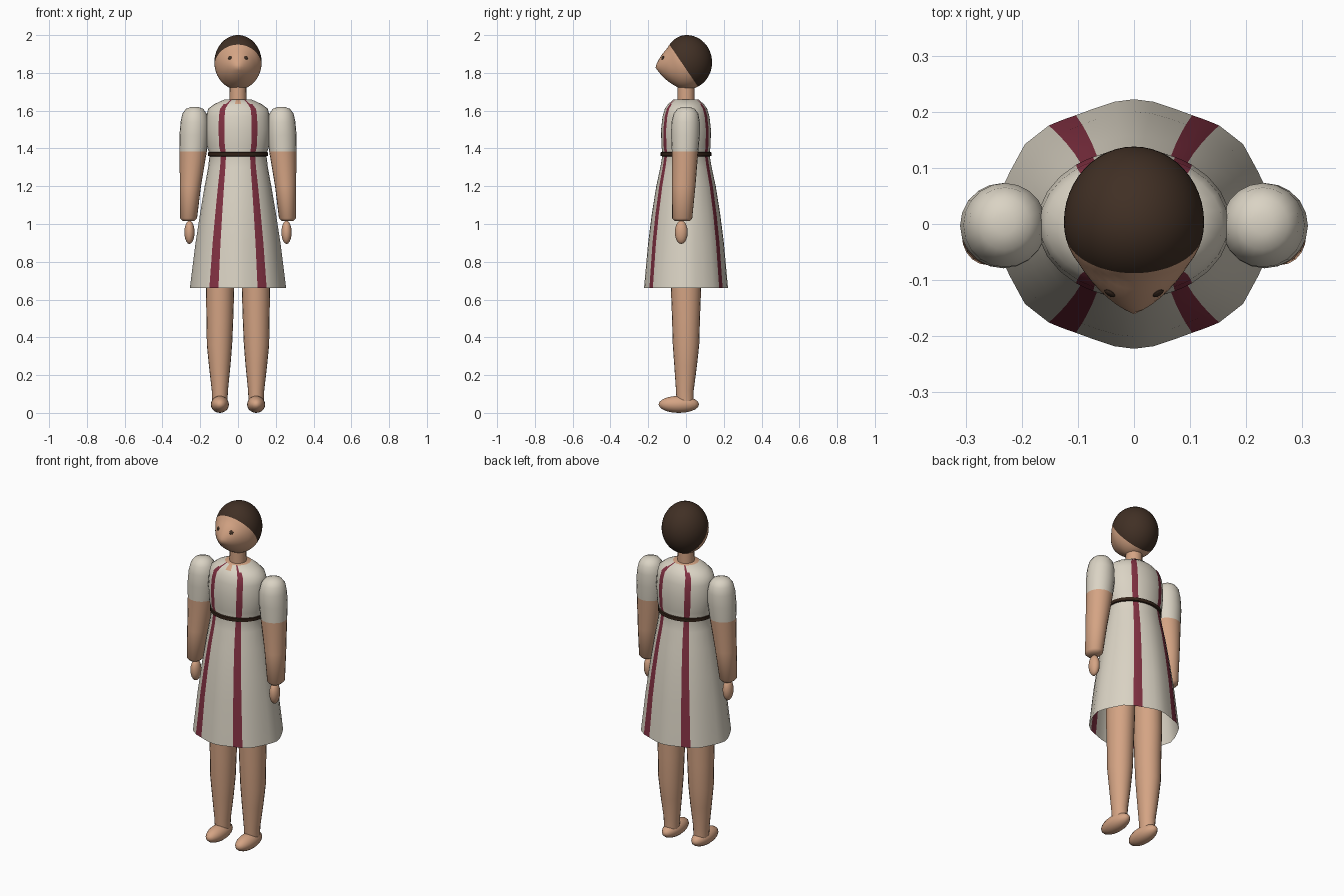
import bpy, bmesh, math
from mathutils import Vector

cube = bpy.data.objects.get("Cube")
if cube:
    bpy.data.objects.remove(cube, do_unlink=True)


def material(name, rgb):
    m = bpy.data.materials.new(name)
    m.use_nodes = True
    m.diffuse_color = (*rgb, 1)
    m.node_tree.nodes["Principled BSDF"].inputs["Base Color"].default_value = (*rgb, 1)
    return m


skin = material("skin", (0.66, 0.37, 0.23))
cloth = material("cream_cloth", (0.70, 0.65, 0.55))
wine = material("wine_red", (0.22, 0.03, 0.054))
hair = material("dark_brown_hair", (0.052, 0.029, 0.018))
leather = material("belt_brown", (0.032, 0.016, 0.009))


def finish(bm, name, mats, rule=None, angle=50):
    """Turn a bmesh into a smooth object, colouring faces by a rule."""
    bmesh.ops.recalc_face_normals(bm, faces=bm.faces)
    if rule:
        for f in bm.faces:
            f.material_index = rule(f.calc_center_median())
    me = bpy.data.meshes.new(name)
    bm.to_mesh(me)
    bm.free()
    for m in mats:
        me.materials.append(m)
    ob = bpy.data.objects.new(name, me)
    bpy.context.collection.objects.link(ob)
    bpy.ops.object.select_all(action='DESELECT')
    ob.select_set(True)
    bpy.context.view_layer.objects.active = ob
    bpy.ops.object.shade_smooth_by_angle(angle=math.radians(angle))
    return ob


def loft(rings, angles, caps=(True, True), ripple=lambda z, a: 1):
    """Skin elliptical rings given as (z, centre x, centre y, rx, ry)."""
    bm = bmesh.new()
    rows = []
    for z, cx, cy, rx, ry in rings:
        row = []
        for a in angles:
            t, k = math.radians(a), ripple(z, a)
            row.append(bm.verts.new((cx + rx * k * math.cos(t), cy + ry * k * math.sin(t), z)))
        rows.append(row)
    n = len(angles)
    for lo, hi in zip(rows, rows[1:]):
        for i in range(n):
            j = (i + 1) % n
            bm.faces.new((lo[i], lo[j], hi[j], hi[i]))
    for use, row in zip(caps, (rows[0], rows[-1])):
        if use:
            bm.faces.new(row)
    return bm


def ellipsoid(name, centre, radii, mat, segs=20):
    bm = bmesh.new()
    bmesh.ops.create_uvsphere(bm, u_segments=segs, v_segments=segs // 2, radius=1)
    for v in bm.verts:
        v.co = Vector(centre) + Vector([c * r for c, r in zip(v.co, radii)])
    return finish(bm, name, [mat])


round_angles = [i * 18 for i in range(20)]

# Dress: columns are placed so that four of them form the stripes
quarter = [0, 13, 26, 40, 53, 59, 65, 73, 82]
half = quarter + [90] + [180 - a for a in reversed(quarter[1:])]
dress_angles = half + [a + 180 for a in half]
dress_rings = [(z, 0, 0, rx, ry) for z, rx, ry in (
    (0.66, 0.25, 0.218), (0.9, 0.222, 0.198), (1.05, 0.2, 0.18), (1.2, 0.176, 0.157),
    (1.3, 0.158, 0.136), (1.37, 0.15, 0.124), (1.41, 0.165, 0.13), (1.5, 0.172, 0.132),
    (1.57, 0.168, 0.124), (1.61, 0.158, 0.112), (1.635, 0.125, 0.094), (1.66, 0.07, 0.066))]


def folds(z, a):
    return 1 + 0.02 * max(0, (1.3 - z) / 0.64) * math.cos(math.radians(8 * a))


def dress_colour(c):
    if c.z > 1.655 or (c.y < 0 and abs(c.x) < (c.z - 1.61) * 0.5):
        return 2
    rx, ry = next((b[3:] for b in dress_rings if b[0] > c.z), (1, 1))
    slope = math.degrees(math.atan2(abs(c.y) / ry, abs(c.x) / rx))
    return 1 if 53 < slope < 65 else 0


finish(loft(dress_rings, dress_angles, (False, True), folds), "dress",
       [cloth, wine, skin], dress_colour)

# Belt: a thin rounded ring around the waist
finish(loft([(1.358, 0, 0, 0.15, 0.126), (1.361, 0, 0, 0.158, 0.134),
             (1.379, 0, 0, 0.158, 0.134), (1.382, 0, 0, 0.15, 0.126)],
            dress_angles, (False, False)), "belt", [leather])

# Neck
finish(loft([(1.64, 0, 0, 0.045, 0.045), (1.76, 0, 0, 0.043, 0.045)], round_angles),
       "neck", [skin])

# Head: the face is drawn out to a blunt conical nose, the hair is cut off by a plane
HEAD_Z, NOSE_Z = 1.856, 1.83


def shape_face(p):
    if p.y < 0:
        d = math.hypot(p.x, p.z - NOSE_Z)
        p.y = 0.88 * p.y - 0.048 * max(0, 1 - d / 0.1)
    return p


bm = bmesh.new()
bmesh.ops.create_uvsphere(bm, u_segments=48, v_segments=32, radius=1)
for v in bm.verts:
    v.co = shape_face(Vector((v.co.x * 0.125, v.co.y * 0.135 + 0.003, v.co.z * 0.144 + HEAD_Z)))
hairline, normal = Vector((0, -0.088, 1.95)), Vector((0, 1, 0.68))
bmesh.ops.bisect_plane(bm, geom=bm.verts[:] + bm.edges[:] + bm.faces[:],
                       plane_co=hairline, plane_no=normal)
finish(bm, "head", [skin, hair], lambda c: int((c - hairline).dot(normal) > 0))

# Limbs, one set for each side
arm_rings = ((1.015, 0.262, -0.02, 0.03, 0.038), (1.03, 0.262, -0.02, 0.045, 0.053),
             (1.2, 0.252, -0.012, 0.056, 0.062), (1.385, 0.237, -0.005, 0.072, 0.07),
             (1.47, 0.233, -0.003, 0.077, 0.076), (1.54, 0.23, -0.002, 0.074, 0.075),
             (1.585, 0.23, 0, 0.064, 0.065), (1.61, 0.23, 0, 0.045, 0.046),
             (1.62, 0.23, 0, 0.018, 0.018))
leg_rings = ((0.06, 0.096, -0.005, 0.04, 0.045), (0.12, 0.096, -0.006, 0.043, 0.047),
             (0.25, 0.097, -0.002, 0.057, 0.06), (0.36, 0.098, 0, 0.067, 0.07),
             (0.5, 0.096, 0, 0.071, 0.074), (0.66, 0.095, 0, 0.075, 0.08),
             (0.9, 0.09, 0, 0.077, 0.085))

for side, s in (("left", 1), ("right", -1)):
    arm = [(z, s * cx, cy, rx, ry) for z, cx, cy, rx, ry in arm_rings]
    finish(loft(arm, round_angles), side + "_arm", [skin, cloth], lambda c: int(c.z > 1.385))
    ellipsoid(side + "_hand", (s * 0.257, -0.025, 0.956), (0.027, 0.034, 0.062), skin)
    leg = [(z, s * cx, cy, rx, ry) for z, cx, cy, rx, ry in leg_rings]
    finish(loft(leg, round_angles), side + "_leg", [skin])
    ellipsoid(side + "_foot", (s * 0.096, -0.038, 0.045), (0.048, 0.107, 0.045), skin)

    # Eye: a small thin disc lying on the face
    ex, ez = s * 0.043, 1.88
    depth = math.sqrt(1 - (ex / 0.125) ** 2 - ((ez - HEAD_Z) / 0.144) ** 2)
    spot = shape_face(Vector((ex, 0.003 - 0.135 * depth, ez)))
    eye = ellipsoid(side + "_eye", (0, 0, 0), (0.011, 0.011, 0.004), hair, 12)
    eye.location = spot
    eye.rotation_euler = Vector((s * 0.55, -1, 0.4)).to_track_quat('Z', 'Y').to_euler()
